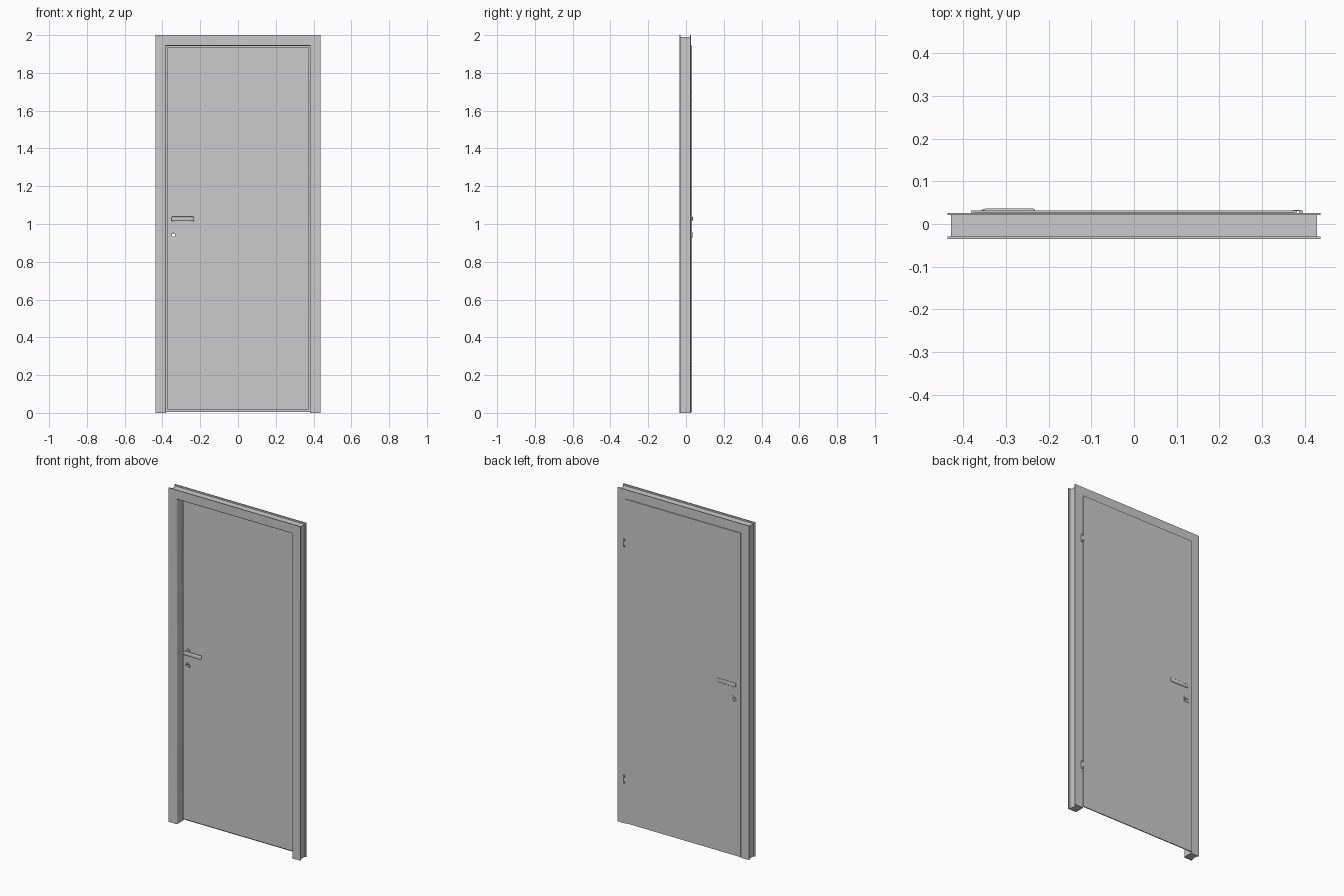
import bpy, bmesh, math
from mathutils import Matrix, Vector

if "Cube" in bpy.data.objects:
    bpy.data.objects.remove(bpy.data.objects["Cube"])


def finish(name, bm, smooth=True):
    bmesh.ops.recalc_face_normals(bm, faces=bm.faces)
    me = bpy.data.meshes.new(name)
    bm.to_mesh(me)
    bm.free()
    ob = bpy.data.objects.new(name, me)
    bpy.context.collection.objects.link(ob)
    if smooth:
        bpy.ops.object.select_all(action='DESELECT')
        ob.select_set(True)
        bpy.context.view_layer.objects.active = ob
        bpy.ops.object.shade_smooth_by_angle(angle=math.radians(40))
    return ob


def box(name, lo, hi, bevel=0.0):
    lo, hi = Vector(lo), Vector(hi)
    bm = bmesh.new()
    bmesh.ops.create_cube(bm, size=1)
    for v in bm.verts:
        v.co = (lo + hi) / 2 + v.co * (hi - lo)
    if bevel:
        bmesh.ops.bevel(bm, geom=bm.edges[:], offset=bevel, segments=3,
                        profile=0.5, affect='EDGES')
    return finish(name, bm, bool(bevel))


def cylinder(name, x, z, r, y0, y1, sides=32):
    bm = bmesh.new()
    m = Matrix.Translation((x, (y0 + y1) / 2, z)) @ Matrix.Rotation(math.pi / 2, 4, 'X')
    bmesh.ops.create_cone(bm, cap_ends=True, segments=sides, radius1=r, radius2=r,
                          depth=y1 - y0, matrix=m)
    return finish(name, bm)


# Frame: flanged profile (inset from outer edge, y) swept round the opening with mitres
inner_edge = [(0.049 + 0.008 * math.sin(a), -0.027 - 0.008 * math.cos(a))
              for a in [i * math.pi / 8 for i in range(5)]]
profile = [(0, -0.029), (0, -0.035)] + inner_edge + [
    (0.057, 0.026), (0, 0.026), (0, 0.021), (0.009, 0.021), (0.009, -0.029)]
bm = bmesh.new()
W, H = 0.437, 2.0
rings = []
for sx, top in ((-1, 0), (-1, 1), (1, 1), (1, 0)):
    rings.append([bm.verts.new((sx * (W - u), y, top * (H - u))) for u, y in profile])
n = len(profile)
for a, b in zip(rings, rings[1:]):
    for i in range(n):
        j = (i + 1) % n
        bm.faces.new((a[i], a[j], b[j], b[i]))
bm.faces.new(rings[0])
bm.faces.new(rings[-1])
finish("door_frame", bm)

# Door leaf: panel in the opening, thin overlapping lip behind
HX, HZ, KZ = -0.342, 1.027, 0.942
leaf = [box("door_panel", (-0.373, 0.010, 0.018), (0.373, 0.027, 1.936)),
        box("door_lip", (-0.382, 0.0265, 0.006), (0.382, 0.0315, 1.945))]

# Lock plates either side of the keyhole
leaf.append(cylinder("lock_plate_front", HX, KZ, 0.018, 0.006, 0.0105))
leaf.append(box("lock_plate_back", (HX - 0.015, 0.031, KZ - 0.016),
                (HX + 0.015, 0.0335, KZ + 0.016), 0.001))

# Keyhole cut right through
cutter = cylinder("keyhole_cutter", HX, KZ, 0.009, -0.1, 0.1, 16)
cutter.hide_render = True
cutter.hide_viewport = False
cutter.display_type = 'WIRE'
for ob in leaf:
    mod = ob.modifiers.new("keyhole", 'BOOLEAN')
    mod.operation = 'DIFFERENCE'
    mod.object = cutter
    bpy.context.view_layer.objects.active = ob
    bpy.ops.object.modifier_apply(modifier="keyhole")
bpy.data.objects.remove(cutter)

# Lever handles: rose, neck and rounded bar
cylinder("handle_rose_front", HX, HZ, 0.019, 0.006, 0.0105)
cylinder("handle_neck_front", HX + 0.003, HZ, 0.009, -0.016, 0.008)
box("handle_bar_front", (-0.352, -0.020, HZ - 0.012), (-0.232, -0.009, HZ + 0.012), 0.005)
box("handle_bar_back", (-0.352, 0.027, HZ - 0.012), (-0.232, 0.036, HZ + 0.012), 0.004)

# Hinges: small upright knuckles on the back
for label, z in (("upper", 1.68), ("lower", 0.265)):
    bm = bmesh.new()
    bmesh.ops.create_cone(bm, cap_ends=True, segments=20, radius1=0.005, radius2=0.005,
                          depth=0.046, matrix=Matrix.Translation((0.391, 0.028, z)))
    finish(f"hinge_{label}", bm)
    box(f"hinge_leaf_{label}", (0.372, 0.030, z - 0.012), (0.391, 0.0325, z + 0.012))
